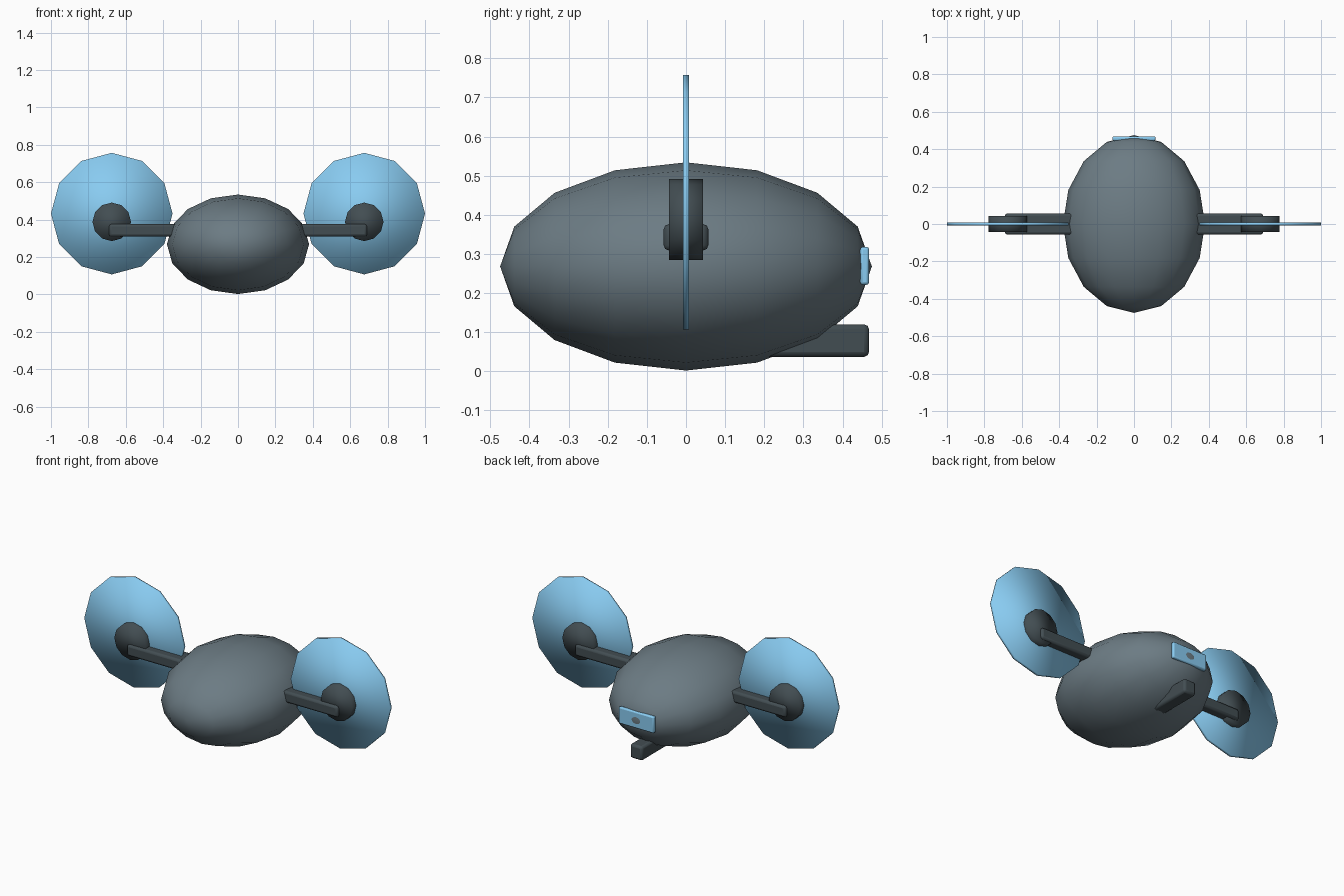
import bpy
from math import pi

if "Cube" in bpy.data.objects:
    bpy.data.objects.remove(bpy.data.objects["Cube"])


def material(name, rgb):
    m = bpy.data.materials.new(name)
    m.diffuse_color = (*rgb, 1)
    m.use_nodes = True
    m.node_tree.nodes["Principled BSDF"].inputs["Base Color"].default_value = m.diffuse_color
    return m


SLATE = material("slate", (0.15, 0.20, 0.23))
DARK = material("dark_slate", (0.055, 0.075, 0.085))
BLUE = material("sky_blue", (0.25, 0.60, 0.88))


def finish(name, mat):
    ob = bpy.context.object
    ob.name = name
    ob.data.materials.append(mat)
    bpy.ops.object.transform_apply(location=False, rotation=True, scale=True)
    bpy.ops.object.shade_smooth()
    return ob


def bar(name, lo, hi, mat, bevel):
    # Bevelled box between two corners
    bpy.ops.mesh.primitive_cube_add(size=1, location=[(a + b) / 2 for a, b in zip(lo, hi)])
    bpy.context.object.scale = [b - a for a, b in zip(lo, hi)]
    ob = finish(name, mat)
    mod = ob.modifiers.new("bevel", 'BEVEL')
    mod.width = bevel
    mod.segments = 2
    bpy.ops.object.shade_smooth_by_angle()


def disc(name, x, z, radius, depth, mat):
    # Twelve-sided cylinder lying along y
    bpy.ops.mesh.primitive_cylinder_add(vertices=12, radius=radius, depth=depth,
                                        location=(x, 0, z), rotation=(pi / 2, 0, 0))
    finish(name, mat)


# Egg-shaped body, poles front and back
bpy.ops.mesh.primitive_uv_sphere_add(segments=16, ring_count=8, radius=1,
                                     location=(0, 0, 0.268), rotation=(pi / 2, 0, 0))
bpy.context.object.scale = (0.38, 0.266, 0.475)
finish("body", SLATE)

# Rear light strip and tail skid
bar("rear_strip", (-0.115, 0.445, 0.221), (0.115, 0.468, 0.318), BLUE, 0.007)
bar("tail_skid", (-0.04, 0.05, 0.037), (0.04, 0.468, 0.12), DARK, 0.013)

# Side arms with hubs and rotor discs
for side, s in (("left", -1), ("right", 1)):
    xs = sorted((0.25 * s, 0.69 * s))
    bar(side + "_arm", (xs[0], -0.057, 0.309), (xs[1], 0.057, 0.376), DARK, 0.013)
    disc(side + "_hub", 0.675 * s, 0.388, 0.103, 0.088, DARK)
    disc(side + "_rotor_disc", 0.675 * s, 0.432, 0.325, 0.016, BLUE)
